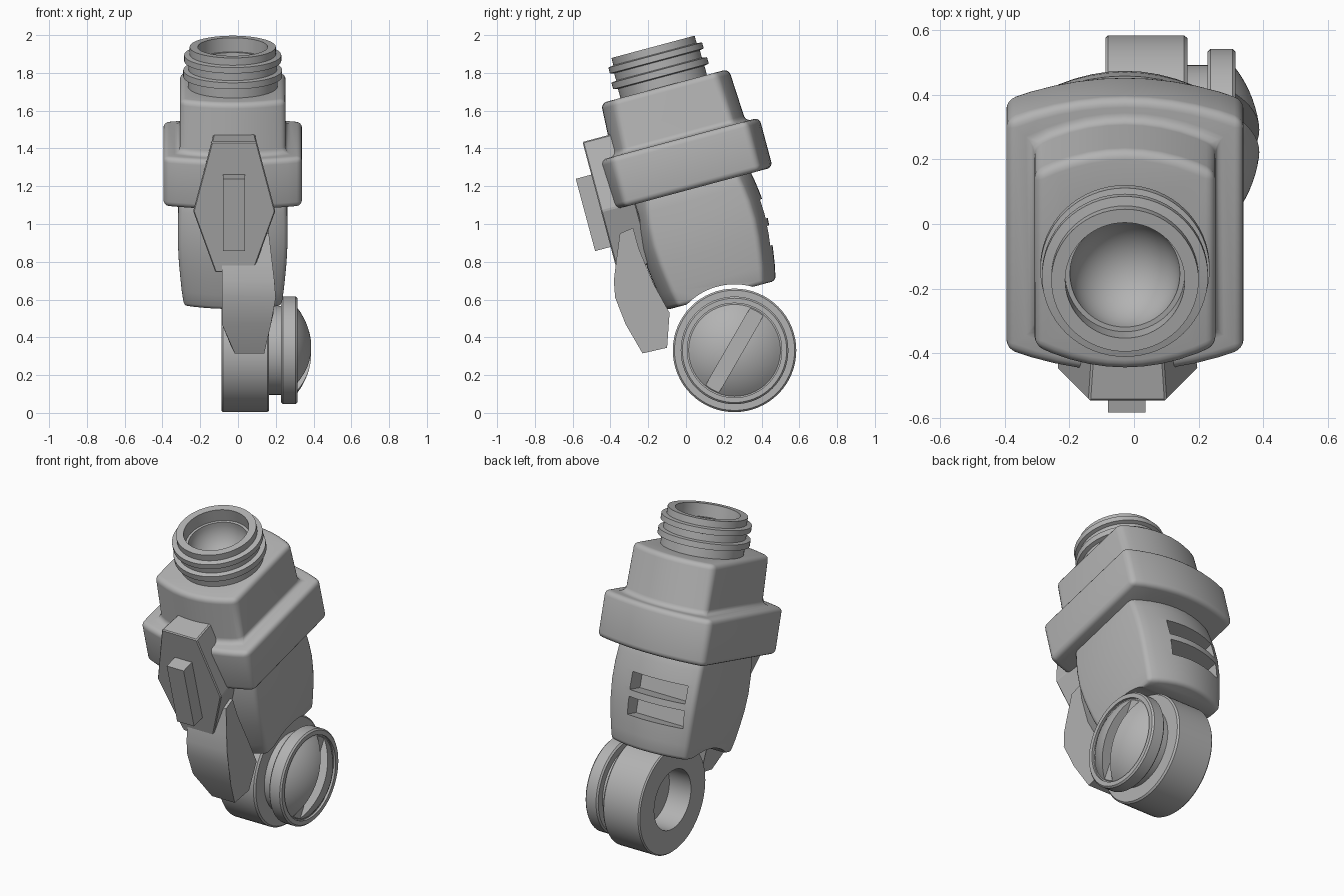
import bpy, bmesh, math
from mathutils import Matrix, Vector

cube = bpy.data.objects.get("Cube")
if cube:
    bpy.data.objects.remove(cube, do_unlink=True)

gray = bpy.data.materials.new("plain_gray")
gray.use_nodes = True
gray.diffuse_color = (0.45, 0.45, 0.45, 1)
gray.node_tree.nodes["Principled BSDF"].inputs["Base Color"].default_value = gray.diffuse_color

TILT = Matrix.Rotation(math.radians(15), 4, 'X')   # the whole grip leans back to front
CX = -0.028                                        # middle plane of the grip
AXIS = Vector((0, 0.257, 0.331))                   # centre of the hinge


def finish(name, bm, matrix=Matrix()):
    bmesh.ops.recalc_face_normals(bm, faces=bm.faces)
    mesh = bpy.data.meshes.new(name)
    bm.to_mesh(mesh)
    bm.free()
    mesh.transform(matrix)
    mesh.materials.append(gray)
    ob = bpy.data.objects.new(name, mesh)
    bpy.context.collection.objects.link(ob)
    return ob


def activate(ob):
    bpy.ops.object.select_all(action='DESELECT')
    ob.select_set(True)
    bpy.context.view_layer.objects.active = ob


def smooth(ob, angle=35):
    activate(ob)
    bpy.ops.object.shade_smooth_by_angle(angle=math.radians(angle))


def bevel(ob, width, segments=4):
    activate(ob)
    mod = ob.modifiers.new("bevel", 'BEVEL')
    mod.width, mod.segments = width, segments
    mod.limit_method, mod.angle_limit = 'ANGLE', math.radians(30)
    bpy.ops.object.modifier_apply(modifier=mod.name)


def cut(ob, cutter):
    activate(ob)
    mod = ob.modifiers.new("cut", 'BOOLEAN')
    mod.operation, mod.solver, mod.object = 'DIFFERENCE', 'EXACT', cutter
    bpy.ops.object.modifier_apply(modifier=mod.name)
    bpy.data.objects.remove(cutter, do_unlink=True)


def loft(name, rings, matrix=Matrix()):
    bm = bmesh.new()
    loops = [[bm.verts.new(p) for p in ring] for ring in rings]
    n = len(loops[0])
    for a, b in zip(loops, loops[1:]):
        for i in range(n):
            j = (i + 1) % n
            bm.faces.new((a[i], a[j], b[j], b[i]))
    bm.faces.new(loops[0])
    bm.faces.new(loops[-1])
    return finish(name, bm, matrix)


def bowed(z, hx, hy, cy=0.34, sag=0.07, n=10):
    """Rectangle with bulging front and back edges."""
    half = []
    for i in range(n + 1):
        t = 1 - 2 * i / n
        half.append((t * hx, hy - sag * t * t))
    return ([(CX + x, cy + y, z) for x, y in half]
            + [(CX - x, cy - y, z) for x, y in half])


def lathe(name, profile, matrix, steps=64):
    bm = bmesh.new()
    verts = [bm.verts.new((r, 0, h)) for r, h in profile]
    edges = [bm.edges.new(pair) for pair in zip(verts, verts[1:])]
    bmesh.ops.spin(bm, geom=verts + edges, cent=(0, 0, 0), axis=(0, 0, 1),
                   angle=math.tau, steps=steps)
    bmesh.ops.remove_doubles(bm, verts=bm.verts, dist=1e-4)
    return finish(name, bm, matrix)


def box(name, low, high, matrix=Matrix()):
    low, high = Vector(low), Vector(high)
    bm = bmesh.new()
    bmesh.ops.create_cube(bm, size=1)
    place = Matrix.Translation((low + high) / 2) @ Matrix.Diagonal((*(high - low), 1))
    return finish(name, bm, matrix @ place)


# Collar and head, one lofted block
head = loft("collar_and_head", [
    bowed(1.137, 0.367, 0.44), bowed(1.41, 0.367, 0.44),
    bowed(1.41, 0.28, 0.365), bowed(1.70, 0.28, 0.35)], TILT)
bevel(head, 0.03)
smooth(head)

# Barrel shaped lower body with hinge clearance and two vents
sections = [(0.553, 0.258, 0.30), (0.64, 0.27, 0.318), (0.72, 0.278, 0.33),
            (0.80, 0.285, 0.34), (0.90, 0.29, 0.346), (1.0, 0.29, 0.342),
            (1.08, 0.288, 0.332), (1.16, 0.285, 0.318)]
body = loft("lower_body", [bowed(*s) for s in sections], TILT)
bevel(body, 0.022, 3)
HINGE = Matrix.Translation(AXIS) @ Matrix.Rotation(math.pi / 2, 4, 'Y')
cut(body, lathe("clearance_cutter", [(0, -0.6), (0.35, -0.6), (0.35, 0.6), (0, 0.6)], HINGE))
for z in (0.74, 0.885):
    cut(body, box("vent_cutter", (-0.265, 0.57, z), (0.09, 0.9, z + 0.105), TILT))
smooth(body)

# Threaded neck with a round bowl inside
bowl = [(0.17 * math.cos(a), 1.84 - 0.17 * math.sin(a))
        for a in (math.pi / 2 * i / 12 for i in range(13))]
neck_profile = [(0, 1.64), (0.237, 1.64), (0.237, 1.75), (0.262, 1.755), (0.262, 1.79),
                (0.235, 1.795), (0.235, 1.835), (0.257, 1.84), (0.257, 1.872),
                (0.228, 1.877), (0.228, 1.917), (0.185, 1.917), (0.185, 1.84)] + bowl
neck = lathe("neck", neck_profile, TILT @ Matrix.Translation((CX, 0.333, 0)))
smooth(neck)
# Bowl clearance through the top of the head
cut(head, lathe("bowl_cutter", [(0, 1.66), (0.2, 1.66), (0.2, 1.9), (0, 1.9)],
                TILT @ Matrix.Translation((CX, 0.333, 0))))
smooth(head)

# Six sided front plate with a raised bar
hexagon = [(0.12, 1.527), (0.218, 1.147), (0.10, 0.812)]
outline = hexagon + [(-x, z) for x, z in reversed(hexagon)]
plate = loft("front_plate", [[(-0.02 + x * k, y, 1.17 + (z - 1.17) * k2) for x, z in outline]
                             for y, k, k2 in ((-0.158, 1, 1), (0.03, 0.9, 1))], TILT)
bevel(plate, 0.006, 1)
box("front_bar", (-0.08, -0.243, 0.952), (0.036, -0.1, 1.348), TILT)

# Lever hanging below the plate, narrowing at its tip
side = [(-0.28, 0.98), (-0.35, 0.95), (-0.37, 0.80), (-0.382, 0.70), (-0.375, 0.61),
        (-0.32, 0.47), (-0.23, 0.315), (-0.10, 0.345), (-0.087, 0.53), (-0.17, 0.68),
        (-0.25, 0.87)]


def lever_left(z):
    return -0.085 + 0.065 * max(0, (0.44 - z) / 0.12)


def lever_right(z):
    return 0.2 - 0.06 * max(0, (0.58 - z) / 0.26) - 0.04 * max(0, (z - 0.64) / 0.34)


lever = loft("lever", [[(edge(z), y, z) for y, z in side] for edge in (lever_left, lever_right)])
smooth(lever, 25)

# Hinge ring with a blind hole
ring = lathe("hinge_ring", [
    (0, 0.06), (0.18, 0.06), (0.18, -0.088), (0.32, -0.088), (0.327, -0.08), (0.327, 0.155),
    (0.318, 0.165), (0.235, 0.165), (0.235, 0.2), (0, 0.2)], HINGE)
smooth(ring)

# Screw with flange, domed head and diagonal slot
R = (0.243 ** 2 + 0.09 ** 2) / (2 * 0.09)
span = math.asin(0.243 / R)
dome = [(R * math.sin(a), 0.39 - R + R * math.cos(a))
        for a in (span * (1 - i / 10) for i in range(11))]
screw = lathe("screw", [
    (0, 0.16), (0.235, 0.16), (0.235, 0.228), (0.276, 0.228), (0.285, 0.237), (0.285, 0.305),
    (0.276, 0.314), (0.25, 0.314), (0.25, 0.30)] + dome, HINGE)
slot_turn = Matrix.Translation(AXIS) @ Matrix.Rotation(math.radians(60), 4, 'X')
cut(screw, box("slot_cutter", (0.304, -0.247, -0.04), (0.5, 0.247, 0.04), slot_turn))
smooth(screw)
